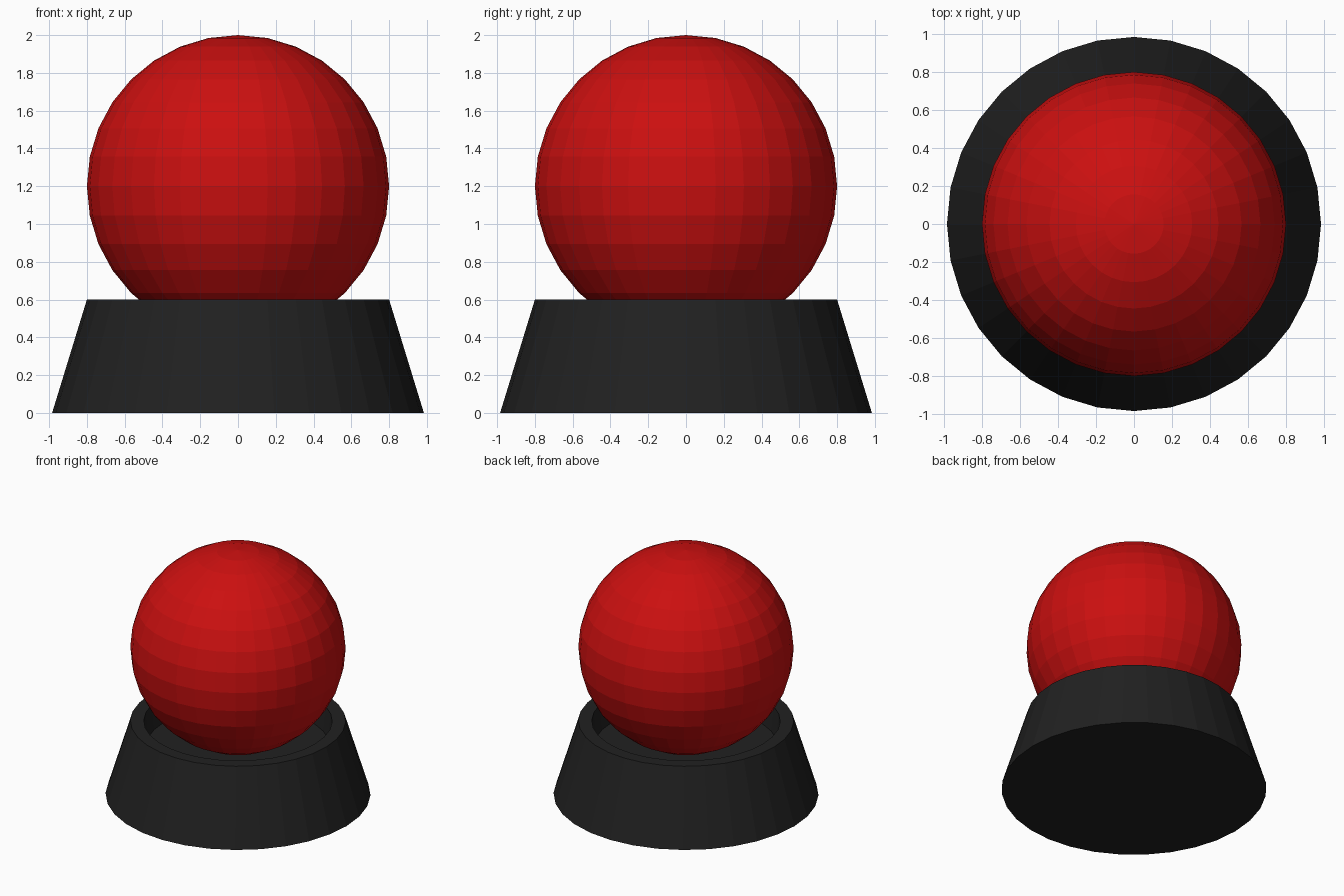
import bpy, bmesh, math

if "Cube" in bpy.data.objects:
    bpy.data.objects.remove(bpy.data.objects["Cube"])

SEG = 32


def material(name, color):
    m = bpy.data.materials.new(name)
    m.diffuse_color = color
    m.use_nodes = True
    m.node_tree.nodes["Principled BSDF"].inputs["Base Color"].default_value = m.diffuse_color
    return m


def add_object(name, bm, mat):
    bmesh.ops.recalc_face_normals(bm, faces=bm.faces)
    me = bpy.data.meshes.new(name)
    bm.to_mesh(me)
    bm.free()
    ob = bpy.data.objects.new(name, me)
    me.materials.append(mat)
    bpy.context.collection.objects.link(ob)
    return ob


# Tapered stand: capped rings from the base, over the rim, down to the recess floor
profile = [(0.984, 0.0), (0.8, 0.6), (0.7, 0.6), (0.68, 0.4)]
bm = bmesh.new()
rings = []
for r, z in profile:
    rings.append([bm.verts.new((r * math.cos(2 * math.pi * i / SEG),
                                r * math.sin(2 * math.pi * i / SEG), z))
                  for i in range(SEG)])
for a, b in zip(rings, rings[1:]):
    for i in range(SEG):
        j = (i + 1) % SEG
        bm.faces.new((a[i], a[j], b[j], b[i]))
bm.faces.new(rings[0])
bm.faces.new(rings[-1])
add_object("stand", bm, material("black", (0.015, 0.015, 0.015, 1)))

# Ball resting in the recess
bm = bmesh.new()
bmesh.ops.create_uvsphere(bm, u_segments=SEG, v_segments=16, radius=0.8)
bmesh.ops.translate(bm, verts=bm.verts, vec=(0, 0, 1.2))
add_object("ball", bm, material("red", (0.6, 0.005, 0.005, 1)))
